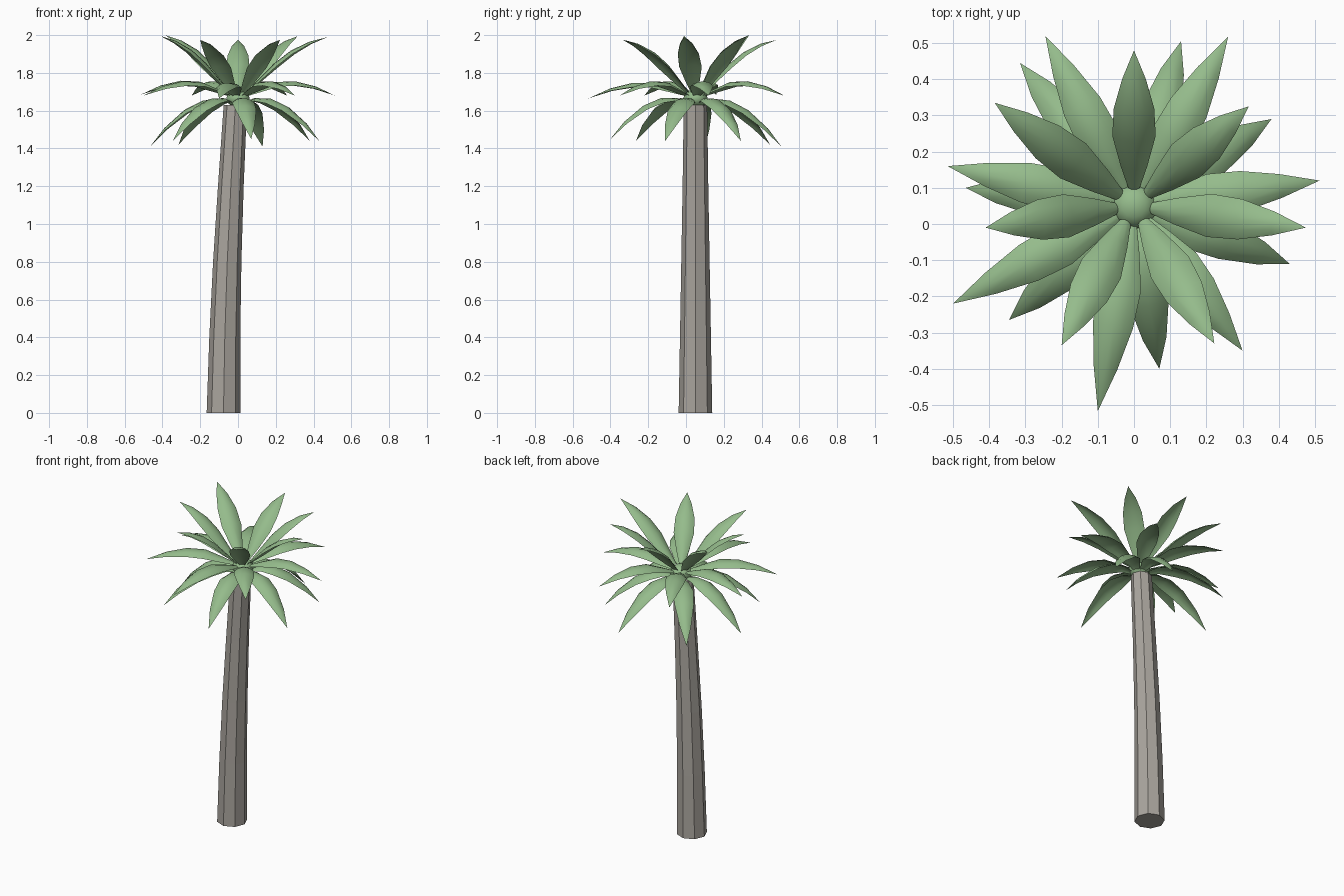
import bpy, bmesh, math
from mathutils import Vector

if "Cube" in bpy.data.objects:
    bpy.data.objects.remove(bpy.data.objects["Cube"])

CX, CY = 0.0, 0.05


def material(name, rgb):
    m = bpy.data.materials.new(name)
    m.diffuse_color = (*rgb, 1)
    m.use_nodes = True
    m.node_tree.nodes["Principled BSDF"].inputs["Base Color"].default_value = m.diffuse_color
    return m


GREEN = material("leaf_green", (0.30, 0.50, 0.26))
BROWN = material("bark", (0.40, 0.375, 0.34))


def finish(bm, name, mat, angle=None):
    bmesh.ops.recalc_face_normals(bm, faces=bm.faces)
    me = bpy.data.meshes.new(name)
    bm.to_mesh(me)
    bm.free()
    me.materials.append(mat)
    ob = bpy.data.objects.new(name, me)
    bpy.context.collection.objects.link(ob)
    if angle:
        bpy.ops.object.select_all(action='DESELECT')
        ob.select_set(True)
        bpy.context.view_layer.objects.active = ob
        bpy.ops.object.shade_smooth_by_angle(angle=math.radians(angle))


def loft(bm, rings, tip=None):
    """Skin rings of points; end in a flat cap or a pointed tip."""
    vs = [[bm.verts.new(p) for p in ring] for ring in rings]
    n = len(rings[0])
    for a, b in zip(vs, vs[1:]):
        for i in range(n):
            j = (i + 1) % n
            bm.faces.new((a[i], a[j], b[j], b[i]))
    bm.faces.new(vs[0])
    if tip is None:
        bm.faces.new(vs[-1])
    else:
        point = bm.verts.new(tip)
        for i in range(n):
            bm.faces.new((vs[-1][i], vs[-1][(i + 1) % n], point))


# Trunk: leaning octagonal taper (x, z, radius)
bm = bmesh.new()
loft(bm, [[(x + r * math.cos(k * math.pi / 4), CY + r * math.sin(k * math.pi / 4), z)
           for k in range(8)]
          for x, z, r in [(-0.077, 0, 0.089), (-0.070, 0.4, 0.082), (-0.057, 0.8, 0.075),
                          (-0.038, 1.2, 0.068), (-0.014, 1.63, 0.062)]])
finish(bm, "trunk", BROWN)

# Crown hub
bm = bmesh.new()
bmesh.ops.create_uvsphere(bm, u_segments=10, v_segments=6, radius=0.065)
for v in bm.verts:
    v.co = Vector((v.co.x + CX, v.co.y + CY, v.co.z * 0.75 + 1.665))
finish(bm, "crown_hub", GREEN, 50)

# Leaf half widths along the length, and cross-section (arched top, arched underside)
WIDTHS = [0.016, 0.037, 0.060, 0.056, 0.033]
SECTION = [(-1, -0.42), (-0.55, -0.10), (0, 0), (0.55, -0.10), (1, -0.42),
           (0.55, -0.24), (0, -0.16), (-0.55, -0.24)]


def leaf(name, tip, path):
    """Cupped, pointed leaf following a path of (fraction of reach, z)."""
    out = Vector((tip[0] - CX, tip[1] - CY, 0))
    reach = out.length
    out.normalize()
    side = Vector((-out.y, out.x, 0))
    # blend the path's end height into this leaf's own tip height
    shift = tip[2] - path[-1][1]
    pts = [Vector((CX, CY, z + shift * f)) + out * (0.045 + (reach - 0.045) * f)
           for f, z in path]
    rings = []
    for i, w in enumerate(WIDTHS):
        tangent = (pts[i + 1] - pts[max(i - 1, 0)]).normalized()
        up = tangent.cross(side).normalized()
        rings.append([pts[i] + side * a * w + up * b * w for a, b in SECTION])
    bm = bmesh.new()
    loft(bm, rings, pts[-1])
    finish(bm, name, GREEN, 40)


# Three tiers of seven leaves: leaf path, then tip positions
TIERS = {
    "upper_leaf": ([(0, 1.70), (0.14, 1.763), (0.34, 1.852), (0.55, 1.922), (0.78, 1.97), (1, 1.995)],
                   [(0, 0.48, 1.975), (-0.385, 0.335, 2.0), (0.317, 0.325, 1.995), (0.475, -0.01, 1.99),
                    (-0.41, -0.01, 1.995), (0.222, -0.33, 1.975), (-0.2, -0.335, 1.975)]),
    "middle_leaf": ([(0, 1.683), (0.14, 1.712), (0.34, 1.75), (0.55, 1.753), (0.78, 1.725), (1, 1.675)],
                    [(-0.515, 0.16, 1.685), (0.513, 0.12, 1.68), (0.26, 0.517, 1.68), (-0.245, 0.52, 1.68),
                     (-0.5, -0.22, 1.68), (-0.1, -0.517, 1.665), (0.3, -0.35, 1.68)]),
    "lower_leaf": ([(0, 1.645), (0.14, 1.665), (0.34, 1.66), (0.57, 1.615), (0.82, 1.525), (1, 1.43)],
                   [(0.38, 0.29, 1.44), (0.13, 0.505, 1.41), (-0.315, 0.445, 1.42), (-0.465, 0.1, 1.41),
                    (-0.345, -0.265, 1.44), (0.07, -0.4, 1.45), (0.43, -0.11, 1.44)]),
}
for tier, (path, tips) in TIERS.items():
    for k, tip in enumerate(tips):
        leaf(f"{tier}_{k + 1}", tip, path)
